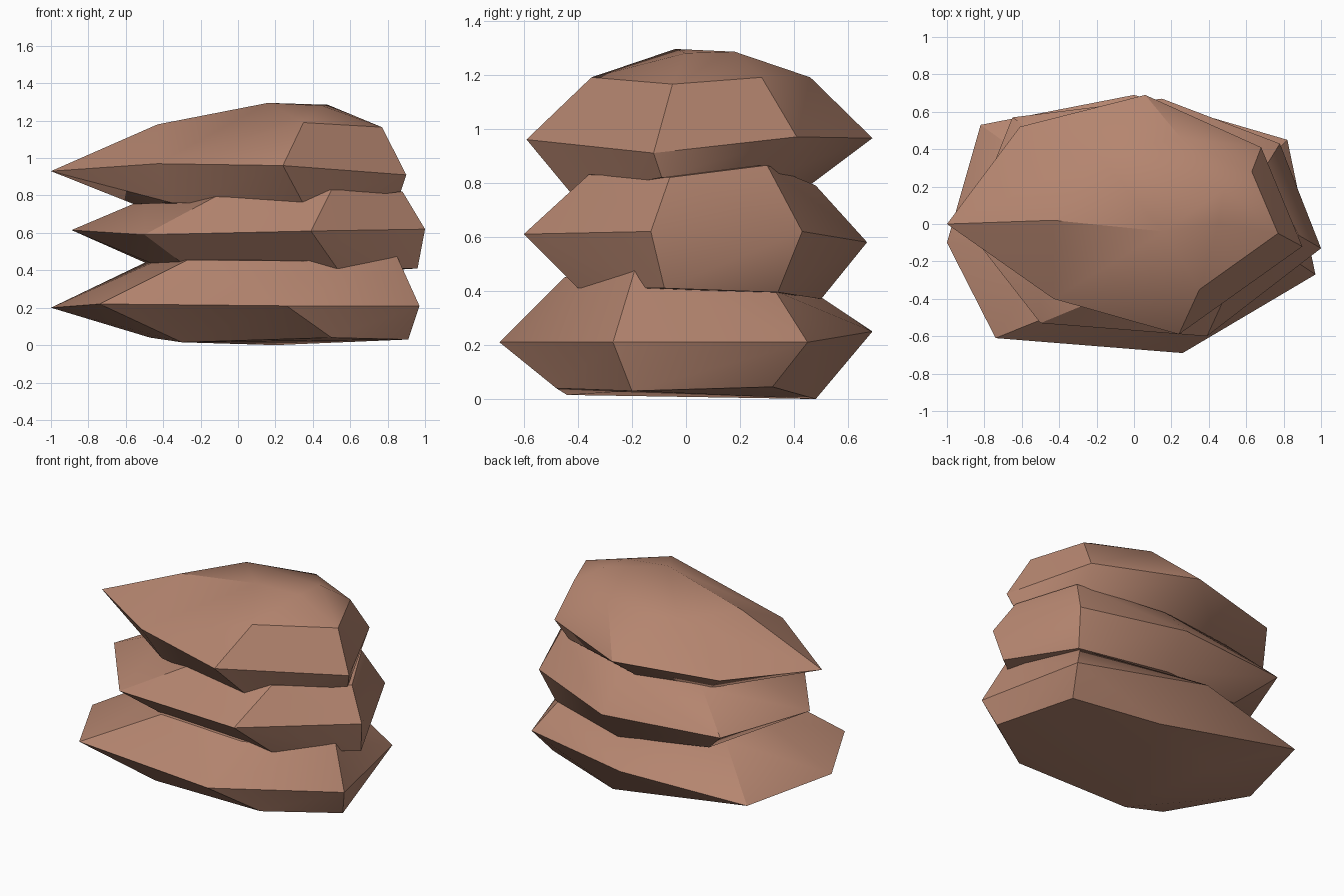
import bpy
import bmesh
from math import radians

default_cube = bpy.data.objects.get("Cube")
if default_cube:
    bpy.data.objects.remove(default_cube, do_unlink=True)

# One clay-brown stone colour for the whole stack
stone = bpy.data.materials.new("clay_brown_stone")
stone.use_nodes = True
colour = (0.46, 0.235, 0.16, 1.0)
stone.diffuse_color = colour
shader = next(n for n in stone.node_tree.nodes if n.type == "BSDF_PRINCIPLED")
shader.inputs["Base Color"].default_value = colour
shader.inputs["Roughness"].default_value = 0.9


def make_slab(name, *rings):
    """Wrap a chiselled stone slab around its underside, rim and top corners."""
    mesh = bpy.data.meshes.new(name)
    slab = bpy.data.objects.new(name, mesh)
    bpy.context.collection.objects.link(slab)

    bm = bmesh.new()
    for ring in rings:
        for corner in ring:
            bm.verts.new(corner)
    hull = bmesh.ops.convex_hull(bm, input=bm.verts[:])
    unused = {v for v in hull["geom_interior"] + hull["geom_unused"]
              if isinstance(v, bmesh.types.BMVert)}
    bmesh.ops.delete(bm, geom=list(unused), context="VERTS")
    bmesh.ops.dissolve_limit(bm, angle_limit=radians(2),
                             verts=bm.verts[:], edges=bm.edges[:])
    bmesh.ops.recalc_face_normals(bm, faces=bm.faces[:])
    bm.to_mesh(mesh)
    bm.free()
    mesh.materials.append(stone)

    # Blend shallow facets, keep the chiselled edges crisp
    bpy.ops.object.select_all(action="DESELECT")
    slab.select_set(True)
    bpy.context.view_layer.objects.active = slab
    bpy.ops.object.shade_smooth_by_angle(angle=radians(30))
    return slab


# Bottom slab: broad, with a nearly flat foot
foot = [(0.91, -0.2, 0.03), (0.75, 0.32, 0.045), (0.2, 0.48, 0), (-0.42, 0.24, 0.04),
        (-0.47, -0.2, 0.04), (-0.3, -0.44, 0.015), (0.5, -0.48, 0.04)]
rim = [(0.97, -0.27, 0.21), (0.82, 0.45, 0.21), (0, 0.69, 0.25), (-0.82, 0.53, 0.18),
       (-1, -0.1, 0.2), (-0.74, -0.61, 0.22), (0.26, -0.69, 0.21)]
top = [(0.85, -0.19, 0.475), (0.7, 0.33, 0.4), (0, 0.45, 0.41), (-0.5, 0.3, 0.44),
       (-0.45, -0.1, 0.445), (-0.27, -0.42, 0.455), (0.35, -0.45, 0.45)]
make_slab("bottom_slab", foot, rim, top)

# Middle slab: slightly narrower, rising towards the back
foot = [(0.96, -0.08, 0.41), (0.72, 0.34, 0.395), (0.15, 0.5, 0.37), (-0.45, 0.4, 0.42),
        (-0.47, -0.1, 0.44), (-0.3, -0.38, 0.44), (0.53, -0.4, 0.41)]
rim = [(1, -0.13, 0.62), (0.78, 0.43, 0.62), (0.15, 0.67, 0.58), (-0.65, 0.57, 0.6),
       (-0.89, -0.03, 0.615), (-0.5, -0.53, 0.59), (0.39, -0.6, 0.61)]
top = [(0.88, -0.06, 0.82), (0.7, 0.3, 0.865), (0.15, 0.48, 0.79), (-0.4, 0.4, 0.8),
       (-0.5, 0, 0.78), (-0.09, -0.36, 0.81), (0.5, -0.36, 0.83)]
make_slab("middle_slab", foot, rim, top)

# Cap slab: pointed on one side, with a shoulder and a low crown
foot = [(0.87, -0.09, 0.82), (0.62, 0.34, 0.83), (0.05, 0.43, 0.77), (-0.4, 0.32, 0.77),
        (-0.56, 0, 0.755), (-0.35, -0.3, 0.76), (0.35, -0.42, 0.755)]
rim = [(0.9, -0.12, 0.91), (0.68, 0.41, 0.97), (0.06, 0.69, 0.965), (-0.61, 0.52, 0.95),
       (-1, 0, 0.93), (-0.43, -0.4, 0.97), (0.24, -0.59, 0.96)]
shoulder = [(0.77, -0.05, 1.165), (0.63, 0.28, 1.19), (0.25, 0.46, 1.19),
            (-0.19, 0.36, 1.19), (-0.43, 0.02, 1.18), (0.35, -0.35, 1.19)]
crown = [(0.16, -0.04, 1.295), (0.48, 0.18, 1.285), (0.45, 0, 1.28)]
make_slab("cap_slab", foot, rim, shoulder, crown)
